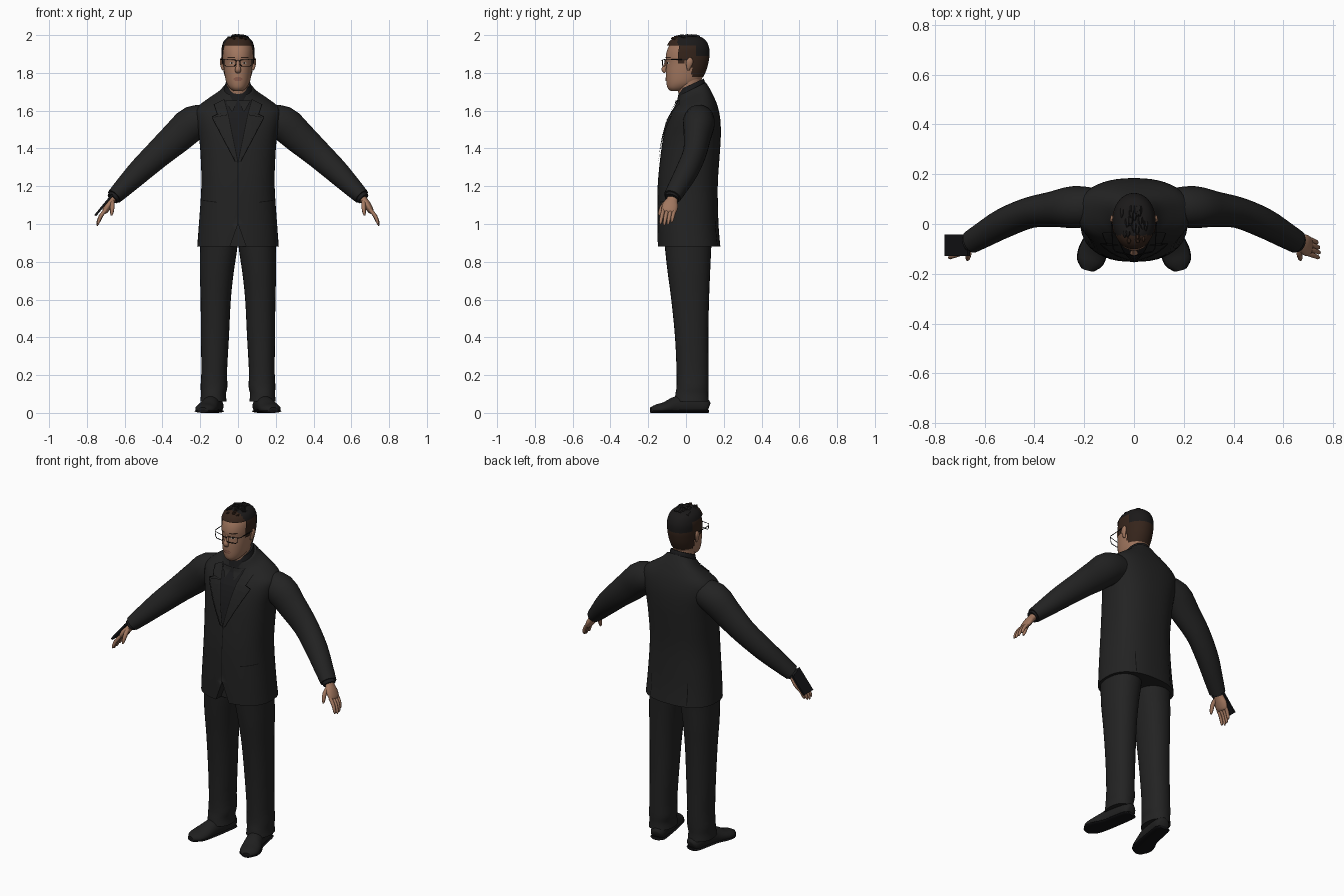
import bpy, bmesh, math, random
from mathutils import Vector
from mathutils.bvhtree import BVHTree

if "Cube" in bpy.data.objects:
    bpy.data.objects.remove(bpy.data.objects["Cube"])

random.seed(3)

def mat(name, r, g, b):
    m = bpy.data.materials.new(name)
    m.diffuse_color = (r, g, b, 1)
    m.use_nodes = True
    m.node_tree.nodes["Principled BSDF"].inputs["Base Color"].default_value = m.diffuse_color
    return m

SUIT = mat("charcoal suit", .0165, .0165, .0165)
SHIRT = mat("black shirt", .011, .011, .012)
SEAM = mat("seam black", .004, .004, .004)
SKIN = mat("skin", .36, .185, .115)
LIPS = mat("lips", .26, .11, .075)
BROWN = mat("brown hair", .036, .018, .011)
DARK = mat("black hair", .011, .010, .010)
SHOE = mat("shoe leather", .014, .014, .014)
FRAME = mat("glossy black", .006, .006, .007)
WHITE = mat("eye white", .45, .42, .38)

def finish(name, bm, mats, smooth=True):
    bmesh.ops.recalc_face_normals(bm, faces=bm.faces)
    me = bpy.data.meshes.new(name)
    bm.to_mesh(me)
    for m in mats:
        me.materials.append(m)
    ob = bpy.data.objects.new(name, me)
    bpy.context.collection.objects.link(ob)
    if smooth:
        bpy.context.view_layer.objects.active = ob
        ob.select_set(True)
        bpy.ops.object.shade_smooth_by_angle(angle=math.radians(50))
        ob.select_set(False)
    tree = BVHTree.FromBMesh(bm)
    bm.free()
    return ob, tree

def refine(rows, k):
    """Catmull-Rom interpolation of section rows."""
    out = []
    for i in range(len(rows) - 1):
        p = [rows[max(0, min(len(rows) - 1, i + j))] for j in (-1, 0, 1, 2)]
        for s in range(k):
            t = s / k
            out.append([.5 * (2*b + (c-a)*t + (2*a-5*b+4*c-d)*t*t + (3*b-a-3*c+d)*t**3)
                        for a, b, c, d in zip(*p)])
    return out + [list(rows[-1])]

def ring(n, e):
    for i in range(n):
        a = 2 * math.pi * i / n
        c, s = math.cos(a), math.sin(a)
        yield math.copysign(abs(c) ** (2/e), c), math.copysign(abs(s) ** (2/e), s)

def skin_rings(rings, caps=True):
    bm = bmesh.new()
    vs = [[bm.verts.new(p) for p in r] for r in rings]
    n = len(vs[0])
    for a, b in zip(vs, vs[1:]):
        for i in range(n):
            bm.faces.new((a[i], a[(i+1) % n], b[(i+1) % n], b[i]))
    if caps:
        bm.faces.new(vs[0])
        bm.faces.new(vs[-1])
    return bm

def stack(rows, n=32, e=2.0, k=3, sx=1, caps=True):
    """Horizontal rings: x, z, front y, back y, half width, tilt."""
    rings = []
    for x, z, f, b, w, t in refine(rows, k):
        h = (b - f) / 2
        rings.append([(sx * (x + w*c), (f+b)/2 + h*s, z + t*h*s) for c, s in ring(n, e)])
    return skin_rings(rings, caps)

def tube(rows, ref=(0, 1, 0), n=16, k=3, sx=1, floor=-9):
    """Rings square to a path: x, y, z, radius along ref, radius across."""
    rows = refine(rows, k)
    pts = [Vector(r[:3]) for r in rows]
    rings = []
    for i, r in enumerate(rows):
        t = (pts[min(i+1, len(pts)-1)] - pts[max(i-1, 0)]).normalized()
        u = Vector(ref)
        u = (u - t * u.dot(t)).normalized()
        w = t.cross(u)
        ps = [pts[i] + u*r[3]*c + w*r[4]*s for c, s in ring(n, 2)]
        rings.append([(sx*p.x, p.y, max(p.z, floor)) for p in ps])
    return skin_rings(rings)

def patch(name, tree, quad, off, m, side=-1, nx=6, nz=10):
    """Thin plate laid on a surface; quad = bl, br, tr, tl in x and z."""
    bl, br, tr, tl = [Vector(q) for q in quad]
    bm = bmesh.new()
    rows = []
    y = 0
    for j in range(nz + 1):
        row = []
        for i in range(nx + 1):
            p = bl.lerp(br, i/nx).lerp(tl.lerp(tr, i/nx), j/nz)
            hit = tree.ray_cast(Vector((p.x, side, p.y)), Vector((0, -side, 0)))[0]
            y = hit.y if hit else y
            row.append(bm.verts.new((p.x, y + side*off, p.y)))
        rows.append(row)
    for a, b in zip(rows, rows[1:]):
        for i in range(nx):
            f = bm.faces.new((a[i], a[i+1], b[i+1], b[i]))
            f.normal_update()
            if f.normal.y * side < 0:
                f.normal_flip()
    me = bpy.data.meshes.new(name)
    bm.to_mesh(me)
    bm.free()
    me.materials.append(m)
    bpy.context.collection.objects.link(bpy.data.objects.new(name, me))

def line(name, tree, a, b, w=.004, off=.003, side=-1):
    a, b = Vector(a), Vector(b)
    d = b - a
    o = Vector((-d.y, d.x)).normalized() * w / 2
    patch(name, tree, (a-o, a+o, b+o, b-o), off, SEAM, side, 1, 12)

# Jacket body
jacket, J = finish("jacket", stack([
    (0, .88, -.15, .182, .216, 0), (0, 1.0, -.152, .172, .207, 0), (0, 1.2, -.15, .168, .194, 0),
    (0, 1.36, -.135, .178, .198, 0), (0, 1.46, -.12, .184, .207, 0), (0, 1.55, -.095, .182, .225, 0),
    (0, 1.61, -.07, .168, .222, .1), (0, 1.655, -.05, .145, .165, .25), (0, 1.685, -.045, .122, .11, .45),
    (0, 1.715, -.035, .105, .08, .5)], n=48, e=2.4, k=4), [SUIT])

# Wedge opening at the front hem
bm = bmesh.new()
tri = [(-.05, .86), (.05, .86), (0, 1.0)]
vs = [[bm.verts.new((x, y, z)) for x, z in tri] for y in (-.2, -.1)]
for i in range(3):
    bm.faces.new((vs[0][i], vs[0][(i+1) % 3], vs[1][(i+1) % 3], vs[1][i]))
bm.faces.new(vs[0])
bm.faces.new(vs[1])
cutter, _ = finish("hem_cutter", bm, [SUIT], False)
cutter.hide_render = True
cutter.hide_set(True)
mod = jacket.modifiers.new("hem opening", 'BOOLEAN')
mod.operation, mod.object = 'DIFFERENCE', cutter

# Shirt front, lapels and seams
patch("shirt_front", J, ((-.003, 1.34), (.003, 1.34), (.072, 1.655), (-.072, 1.655)), .004, SHIRT)
line("front_seam", J, (0, 1.335), (0, 1.0))
for s, side in ((-1, "right"), (1, "left")):
    patch(side + "_lapel", J, ((0, 1.325), (s*.014, 1.335), (s*.135, 1.565), (s*.052, 1.58)), .008, SUIT)
    patch(side + "_collar", J, ((s*.052, 1.58), (s*.11, 1.585), (s*.125, 1.635), (s*.075, 1.66)), .008, SUIT)
    for a, b in (((0, 1.325), (.052, 1.58)), ((.052, 1.58), (.074, 1.66)),
                 ((.014, 1.33), (.138, 1.565)), ((.138, 1.567), (.105, 1.583)), ((.11, 1.585), (.127, 1.635))):
        line(side + "_lapel_edge", J, (s*a[0], a[1]), (s*b[0], b[1]), off=.0095)
    line(side + "_pocket", J, (s*.11, 1.115), (s*.185, 1.125))
    line(side + "_back_vent", J, (s*.12, .89), (s*.12, 1.02), side=1)

# Shirt collar around the neck
finish("shirt_collar", stack([(0, 1.675, -.05, .1, .078, .5), (0, 1.72, -.04, .1, .072, .45),
                              (0, 1.74, -.036, .094, .068, .45)]), [SHIRT])
for s in (-1, 1):
    patch("collar_point", J, ((s*.028, 1.595), (s*.034, 1.595), (s*.068, 1.655), (s*.004, 1.655)), .012, SUIT)

# Arms, legs, shoes and hands
for s, side in ((-1, "right"), (1, "left")):
    finish(side + "_sleeve", tube([
        (.13, .07, 1.56, .07, .07), (.235, .068, 1.535, .085, .092), (.32, .06, 1.462, .072, .086),
        (.42, .045, 1.373, .062, .074), (.52, .005, 1.28, .06, .064), (.60, -.04, 1.20, .053, .052),
        (.655, -.072, 1.145, .047, .042)], n=24, sx=s), [SUIT])
    finish(side + "_cuff", tube([(.64, -.065, 1.16, .04, .035), (.664, -.076, 1.134, .038, .034)], sx=s), [SHIRT])
    finish(side + "_trouser_leg", stack([
        (.102, .98, -.12, .14, .10, 0), (.102, .88, -.112, .134, .099, 0), (.112, .75, -.098, .128, .09, 0),
        (.118, .6, -.078, .122, .08, 0), (.122, .4, -.058, .118, .074, 0), (.126, .22, -.05, .12, .068, 0),
        (.127, .14, -.05, .12, .071, 0), (.13, .1, -.056, .118, .066, 0), (.13, .06, -.06, .12, .07, 0)],
        n=28, e=2.2, sx=s), [SUIT])
    rows = [(.115, .118, .03, .025, .025), (.118, .1, .035, .042, .045), (.13, .03, .04, .046, .055),
            (.145, -.05, .036, .048, .052), (.165, -.11, .024, .056, .034), (.178, -.155, .018, .05, .027),
            (.186, -.185, .014, .022, .016)]
    finish(side + "_shoe", tube(rows, (1, 0, 0), 20, sx=s, floor=.01), [SHOE])
    finish(side + "_sole", tube([(x, y, .009, r + .003, .009) for x, y, z, r, h in rows],
                                (1, 0, 0), 20, sx=s), [FRAME])
    finish(side + "_palm", tube([
        (.64, -.06, 1.16, .028, .024), (.665, -.073, 1.128, .03, .02), (.685, -.083, 1.1, .042, .02),
        (.703, -.09, 1.07, .04, .016), (.708, -.092, 1.06, .03, .01)], sx=s), [SKIN])
    for i in range(4):
        y, l = -.06 - .02*i, (.8, .95, 1, .92)[i]
        finish(side + "_finger", tube([
            (.70, y, 1.075, .010, .010), (.70 + .028*l, y - .008, 1.075 - .035*l, .010, .010),
            (.70 + .042*l, y - .014, 1.075 - .07*l, .008, .008),
            (.70 + .045*l, y - .016, 1.075 - .084*l, .003, .003)], n=8, sx=s), [SKIN])
    finish(side + "_thumb", tube([(.668, -.09, 1.125, .014, .014), (.665, -.122, 1.095, .013, .012),
                                  (.668, -.138, 1.06, .01, .009), (.67, -.142, 1.045, .004, .004)],
                                 n=8, sx=s), [SKIN])

# Handheld slab on the right hand
bpy.ops.mesh.primitive_cube_add(size=1, location=(-.71, -.085, 1.10), rotation=(0, .69, 0))
phone = bpy.context.object
phone.name = "handheld_slab"
phone.scale = (.012, .085, .145)
phone.data.materials.append(FRAME)

# Head and neck
finish("neck", stack([(0, 1.66, -.035, .085, .06, 0), (0, 1.73, -.045, .08, .058, 0),
                      (0, 1.80, -.04, .085, .06, 0)]), [SKIN])
HEAD = [(0, 1.703, -.08, -.02, .022, 0), (0, 1.72, -.097, .02, .044, 0), (0, 1.75, -.104, .07, .062, 0),
        (0, 1.80, -.106, .098, .072, 0), (0, 1.85, -.104, .112, .077, 0), (0, 1.885, -.107, .116, .079, 0),
        (0, 1.925, -.098, .114, .078, 0), (0, 1.96, -.078, .098, .066, 0), (0, 1.98, -.045, .07, .042, 0),
        (0, 1.985, -.01, .03, .015, 0)]
_, H = finish("head", stack(HEAD, 40, 2.1, 4), [SKIN])

# Hair shell trimmed to the hairline
bm = stack([(x, z + .01, f - .007, b + .008, w + .008, t) for x, z, f, b, w, t in HEAD], 64, 2.1, 8)
def hairy(c):
    low = 1.945 if c.y < -.04 else 1.85 if c.y < -.008 else 1.865 if c.y < .03 else 1.775
    return c.z > low
bmesh.ops.delete(bm, geom=[f for f in bm.faces if not hairy(f.calc_center_median())], context='FACES')
for f in bm.faces:
    c = f.calc_center_median()
    f.material_index = int(c.z > 1.945 and c.y > -.045 or c.y > .055 and c.z > 1.89)
finish("hair", bm, [BROWN, DARK])

# Short tufts over the crown
for i in range(26):
    x, y = random.uniform(-.05, .05), random.uniform(-.07, .06)
    hit = H.ray_cast(Vector((x, y, 3)), Vector((0, 0, -1)))[0]
    if hit:
        z = hit.z + .006
        finish("hair_tuft", tube([(x, y + .02, z, .011, .008), (x, y, z + .008, .009, .007),
                                  (x*1.05, y - .014, min(z + .01, 1.996), .002, .002)], (1, 0, 0), 6, 2),
               [BROWN if y < -.045 else DARK])

# Nose, ears and facial details
finish("nose", tube([(0, -.098, 1.868, .008, .008), (0, -.109, 1.84, .01, .01), (0, -.117, 1.818, .016, .013),
                     (0, -.108, 1.803, .013, .008)], (1, 0, 0), 12), [SKIN])
patch("upper_lip", H, ((-.026, 1.768), (.026, 1.768), (.012, 1.777), (-.012, 1.777)), .003, LIPS)
patch("lower_lip", H, ((-.015, 1.757), (.015, 1.757), (.026, 1.767), (-.026, 1.767)), .004, LIPS)
for s in (-1, 1):
    finish("ear", tube([(s*.078, .012, 1.815, .006, .005), (s*.083, .014, 1.83, .012, .008),
                        (s*.088, .018, 1.855, .018, .008), (s*.088, .02, 1.872, .014, .006),
                        (s*.085, .018, 1.88, .005, .003)], n=12), [SKIN])
    x = s * .034
    patch("eye", H, ((x-.010, 1.848), (x+.010, 1.848), (x+.008, 1.857), (x-.008, 1.857)), .002, WHITE)
    patch("iris", H, ((x-.004, 1.848), (x+.004, 1.848), (x+.004, 1.857), (x-.004, 1.857)), .003, BROWN)
    patch("eyebrow", H, ((s*.014, 1.878), (s*.056, 1.878), (s*.054, 1.885), (s*.016, 1.884)), .003, BROWN)

# Glasses frames from thin wire
def wire(name, pts, closed=False):
    cu = bpy.data.curves.new(name, 'CURVE')
    cu.dimensions, cu.bevel_depth, cu.bevel_resolution = '3D', .0022, 1
    sp = cu.splines.new('POLY')
    sp.points.add(len(pts) - 1)
    for p, q in zip(sp.points, pts):
        p.co = (*q, 1)
    sp.use_cyclic_u = closed
    cu.materials.append(FRAME)
    bpy.context.collection.objects.link(bpy.data.objects.new(name, cu))

for s in (-1, 1):
    wire("lens_rim", [(s*.012, -.125, 1.868), (s*.074, -.112, 1.872), (s*.072, -.11, 1.842),
                      (s*.062, -.113, 1.835), (s*.02, -.122, 1.835), (s*.012, -.125, 1.843)], True)
    wire("temple", [(s*.074, -.112, 1.87), (s*.085, -.095, 1.87), (s*.09, .01, 1.872), (s*.088, .03, 1.855)])
wire("bridge", [(-.012, -.125, 1.862), (0, -.128, 1.865), (.012, -.125, 1.862)])
